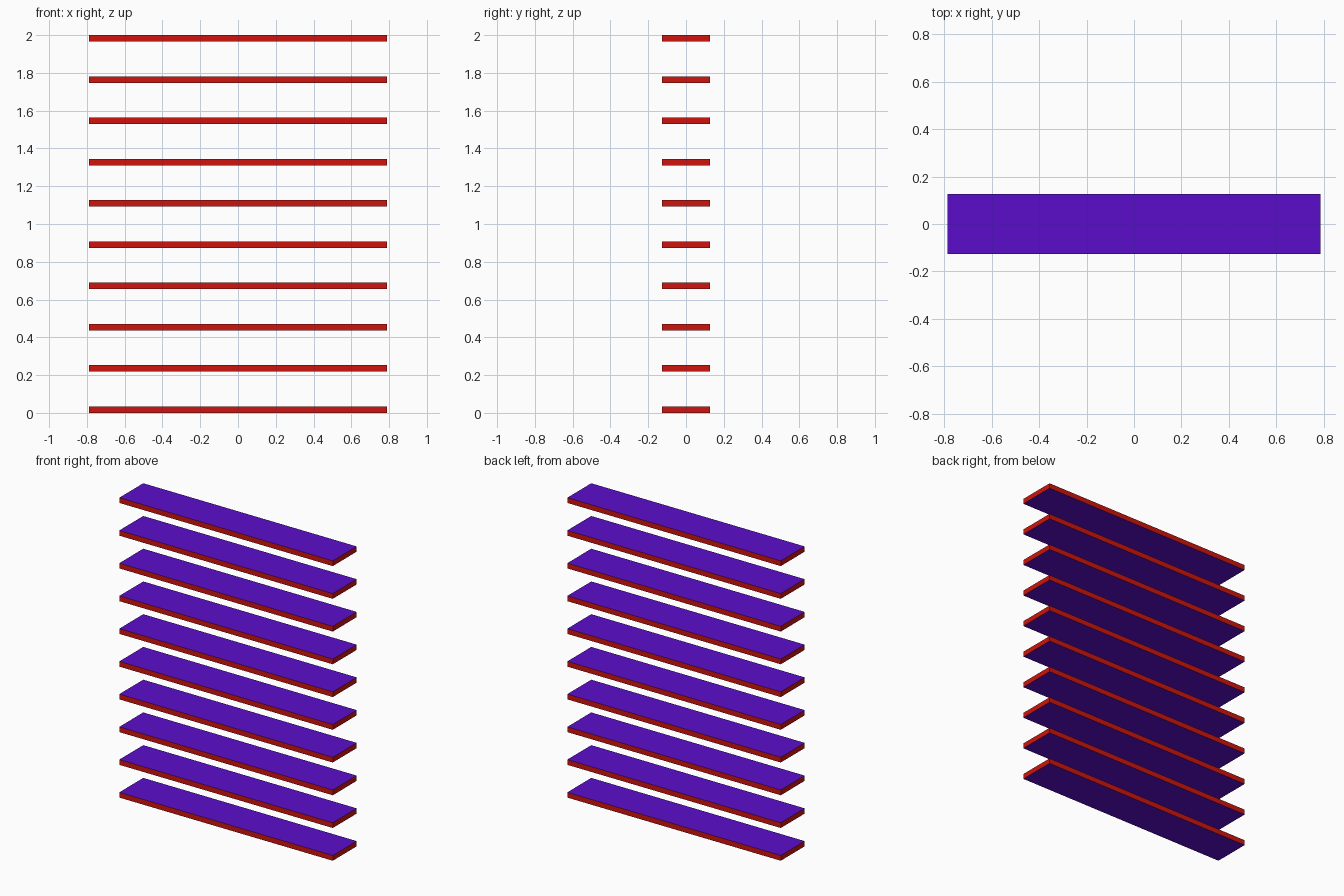
import bpy
import bmesh

if "Cube" in bpy.data.objects:
    bpy.data.objects.remove(bpy.data.objects["Cube"])

COUNT = 10
LENGTH, DEPTH, THICK = 1.575, 0.252, 0.035
STEP = (2.0 - THICK) / (COUNT - 1)


def material(name, color):
    mat = bpy.data.materials.new(name)
    mat.diffuse_color = color
    mat.use_nodes = True
    mat.node_tree.nodes["Principled BSDF"].inputs["Base Color"].default_value = mat.diffuse_color
    return mat


edge_red = material("edge_red", (0.62, 0.007, 0.004, 1))
face_purple = material("face_purple", (0.105, 0.004, 0.6, 1))

# One slat: red edges, purple top and underside
mesh = bpy.data.meshes.new("slat")
bm = bmesh.new()
bmesh.ops.create_cube(bm, size=1)
bmesh.ops.scale(bm, vec=(LENGTH, DEPTH, THICK), verts=bm.verts)
bm.normal_update()
for face in bm.faces:
    face.material_index = 1 if abs(face.normal.z) > 0.5 else 0
bm.to_mesh(mesh)
bm.free()
mesh.materials.append(edge_red)
mesh.materials.append(face_purple)

# Evenly spaced stack of slats
for i in range(COUNT):
    slat = bpy.data.objects.new(f"slat_{i + 1}", mesh)
    slat.location.z = THICK / 2 + i * STEP
    bpy.context.collection.objects.link(slat)
